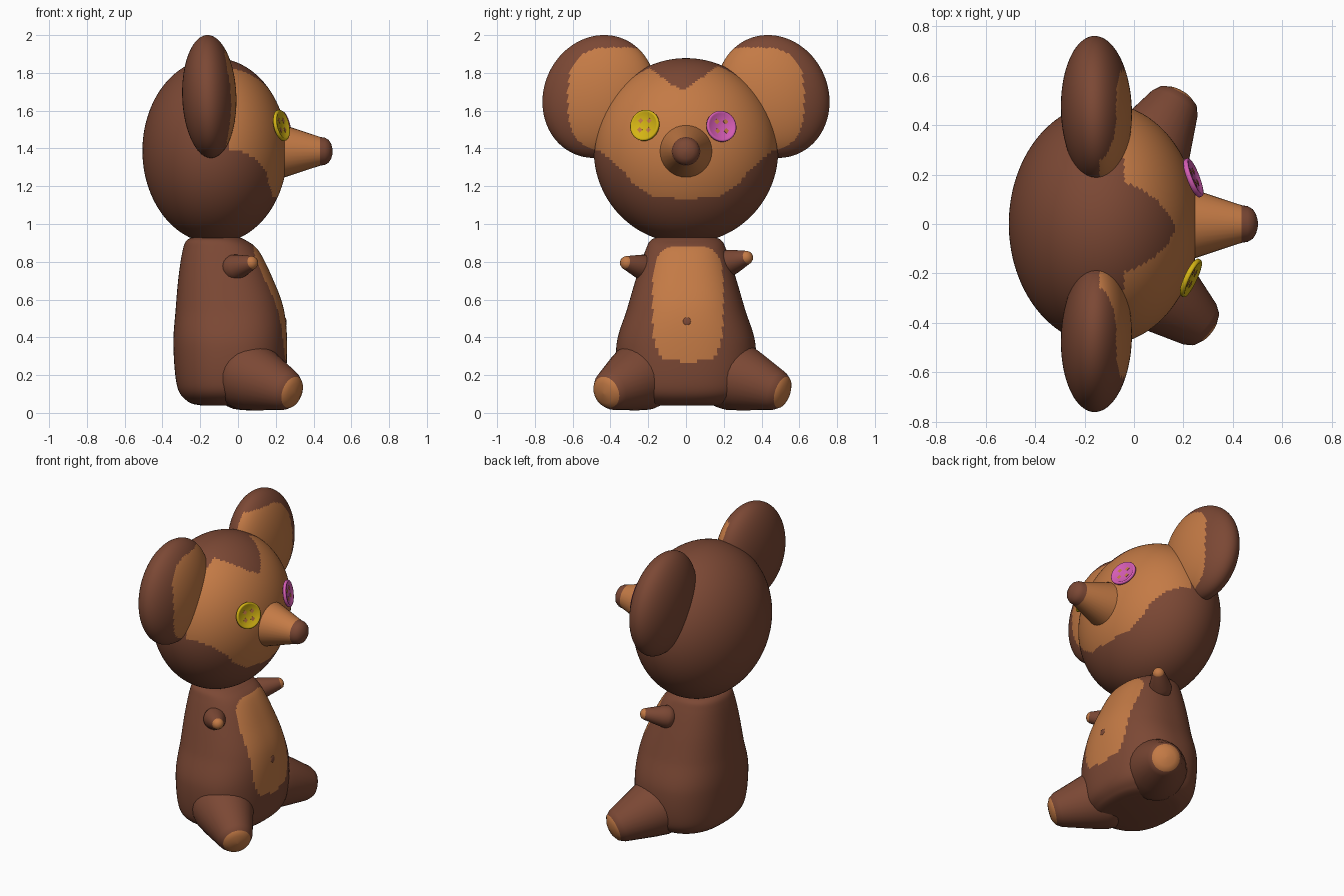
import bpy, bmesh, math
from mathutils import Matrix, Vector, Euler

if "Cube" in bpy.data.objects:
    bpy.data.objects.remove(bpy.data.objects["Cube"])


def material(name, rgb):
    m = bpy.data.materials.new(name)
    m.diffuse_color = (*rgb, 1)
    m.use_nodes = True
    m.node_tree.nodes["Principled BSDF"].inputs["Base Color"].default_value = m.diffuse_color
    return m


BROWN = material("dark brown", (0.20, 0.065, 0.035))
TAN = material("light tan", (0.55, 0.195, 0.06))
YELLOW = material("button yellow", (0.66, 0.456, 0.007))
PINK = material("button pink", (0.66, 0.107, 0.456))


def finish(bm, name, mats, rule=None, angle=60):
    """Turn a bmesh into an object; rule(centre) True -> second material."""
    bmesh.ops.recalc_face_normals(bm, faces=bm.faces)
    for f in bm.faces:
        f.smooth = True
        if rule and rule(f.calc_center_median()):
            f.material_index = 1
    me = bpy.data.meshes.new(name)
    bm.to_mesh(me)
    bm.free()
    for m in mats:
        me.materials.append(m)
    me.set_sharp_from_angle(angle=math.radians(angle))
    ob = bpy.data.objects.new(name, me)
    bpy.context.collection.objects.link(ob)
    return ob


def skin(bm, rings):
    """Bridge a list of equal point rings and cap both ends."""
    loops = [[bm.verts.new(p) for p in r] for r in rings]
    n = len(loops[0])
    for a, b in zip(loops, loops[1:]):
        for i in range(n):
            j = (i + 1) % n
            bm.faces.new((a[i], a[j], b[j], b[i]))
    bm.faces.new(loops[0][::-1])
    bm.faces.new(loops[-1])


def turned(name, profile, base, axis, tip_from, tip_mats=(BROWN, TAN), segs=28):
    """Revolve (distance, radius) pairs about an axis; colour changes at tip_from."""
    base, axis = Vector(base), Vector(axis).normalized()
    q = axis.to_track_quat('Z', 'Y')
    rings = [[base + q @ Vector((r * math.cos(a), r * math.sin(a), t))
              for a in (2 * math.pi * i / segs for i in range(segs))]
             for t, r in profile]
    bm = bmesh.new()
    skin(bm, rings)
    return finish(bm, name, tip_mats, lambda c: (c - base).dot(axis) > tip_from)


def ellipsoid(name, centre, radii, rot, rule, mats=(BROWN, TAN), segs=128):
    bm = bmesh.new()
    mat = Matrix.LocRotScale(Vector(centre), Euler(rot), Vector(radii))
    bmesh.ops.create_uvsphere(bm, u_segments=segs, v_segments=segs * 3 // 4,
                              radius=1, matrix=mat)
    return finish(bm, name, mats, rule)


def lerp_table(table, x):
    for (x0, y0), (x1, y1) in zip(table, table[1:]):
        if x <= x1:
            return y0 + (y1 - y0) * (x - x0) / (x1 - x0)
    return table[-1][1]


# Head with heart-shaped face patch
CHIN = [(0, 1.13), (0.18, 1.15), (0.28, 1.22), (0.35, 1.30), (0.42, 1.36), (0.5, 1.41)]


def face_patch(c):
    top = 1.70 + 0.72 * abs(c.y + 0.02)
    return c.x > -0.04 and lerp_table(CHIN, abs(c.y)) < c.z < top


ellipsoid("head", (-0.122, 0, 1.388), (0.384, 0.488, 0.49), (0, 0, 0), face_patch)

# Ears with pale fronts
for side, label in ((1, "left"), (-1, "right")):
    def inner_ear(c, s=side):
        d = abs((c.y * s - 0.36) / 0.265) ** 3 + abs((c.z - 1.66) / 0.275) ** 3
        return c.x > -0.14 and d < 1
    ellipsoid(label + "_ear", (-0.152, 0.46 * side, 1.675), (0.143, 0.294, 0.331),
              (0.41 * side, -0.039, 0.035 * side), inner_ear, segs=96)

# Body: soft square cross-sections (z, back x, front x, half width)
SECTIONS = [(0.04, -0.20, 0.12, 0.20), (0.06, -0.265, 0.19, 0.28),
            (0.14, -0.322, 0.245, 0.355), (0.36, -0.342, 0.26, 0.368),
            (0.55, -0.33, 0.242, 0.312), (0.72, -0.315, 0.18, 0.262),
            (0.86, -0.293, 0.108, 0.215), (0.915, -0.27, 0.04, 0.185),
            (0.935, -0.22, -0.01, 0.13)]


def spline(pts, steps):
    """Catmull-Rom through tuples of numbers."""
    out = []
    for i in range(len(pts) - 1):
        p0, p1, p2, p3 = (pts[max(0, min(len(pts) - 1, i + k))] for k in (-1, 0, 1, 2))
        for s in range(steps):
            t = s / steps
            out.append([0.5 * (2 * b + (c - a) * t + (2 * a - 5 * b + 4 * c - d) * t * t
                               + (3 * b - a - 3 * c + d) * t ** 3)
                        for a, b, c, d in zip(p0, p1, p2, p3)])
    return out + [list(pts[-1])]


def soft(v, e=0.84):
    return math.copysign(abs(v) ** e, v)


rings = []
for z, xb, xf, w in spline(SECTIONS, 12):
    angles = [2 * math.pi * i / 112 for i in range(112)]
    rings.append([((xb + xf) / 2 + (xf - xb) / 2 * soft(math.cos(a)),
                   w * soft(math.sin(a)), z) for a in angles])
bm = bmesh.new()
skin(bm, rings)
finish(bm, "body", (BROWN, TAN), lambda c: c.x > 0 and
       abs((c.y - 0.01) / 0.187) ** 4 + abs((c.z - 0.578) / 0.305) ** 4 < 1)
ellipsoid("belly_button", (0.252, 0.005, 0.485), (0.005, 0.021, 0.021),
          (0, -0.12, 0), None, (BROWN,), 16)

# Snout and nose tip
turned("snout", [(0, 0.15), (0.10, 0.137), (0.285, 0.076), (0.31, 0.072), (0.33, 0.06),
                 (0.343, 0.04), (0.35, 0.015), (0.351, 0.001)],
       (0.15, 0, 1.385), (1, 0, 0), 0.286, (TAN, BROWN), 32)

# Legs splay at different angles, with pale soles
LEG = [(-0.13, 0.05), (-0.115, 0.11), (-0.08, 0.16), (-0.03, 0.187), (0.02, 0.186),
       (0.10, 0.165), (0.285, 0.107), (0.318, 0.086), (0.335, 0.055), (0.342, 0.001)]
for label, hip, deg in (("right_leg", (0.05, -0.23, 0.2), -39),
                        ("left_leg", (0.03, 0.245, 0.2), 61)):
    a = math.radians(deg)
    turned(label, LEG, hip, (math.cos(a), math.sin(a), -0.30), 0.319)

# Stubby arms with pale tips
ARM = [(-0.035, 0.02), (-0.025, 0.045), (-0.005, 0.065), (0.02, 0.07), (0.05, 0.064),
       (0.16, 0.035), (0.175, 0.027), (0.183, 0.012), (0.184, 0.001)]
turned("right_arm", ARM, (-0.03, -0.205, 0.765), (0.12, -0.13, 0.035), 0.161)
turned("left_arm", ARM, (-0.03, 0.215, 0.79), (0.115, 0.115, 0.035), 0.161)


# Button eyes: dished disc with raised rim and four thread holes
def button(label, centre, normal, mat, r=0.083):
    q = Vector(normal).normalized().to_track_quat('Z', 'Y')
    place = Matrix.LocRotScale(Vector(centre), q, None)
    prof = [(-0.012, r * 0.9), (-0.006, r), (0.006, r), (0.010, r * 0.95),
            (0.010, r * 0.86), (0.004, r * 0.78), (0.004, 0.001)]
    turned(label, prof, centre, normal, 9, (mat,), 32)
    bm = bmesh.new()
    for sx in (-1, 1):
        for sy in (-1, 1):
            spot = place @ Matrix.Translation((0.025 * sx, 0.025 * sy, 0.003))
            bmesh.ops.create_cone(bm, cap_ends=True, segments=4, radius1=0.015,
                                  radius2=0.015, depth=0.005, matrix=spot)
    finish(bm, label + "_holes", (TAN,), angle=30)


button("right_eye", (0.230, -0.218, 1.522), (0.9, -0.42, 0.2), YELLOW)
button("left_eye", (0.240, 0.187, 1.517), (0.93, 0.36, 0.2), PINK)
